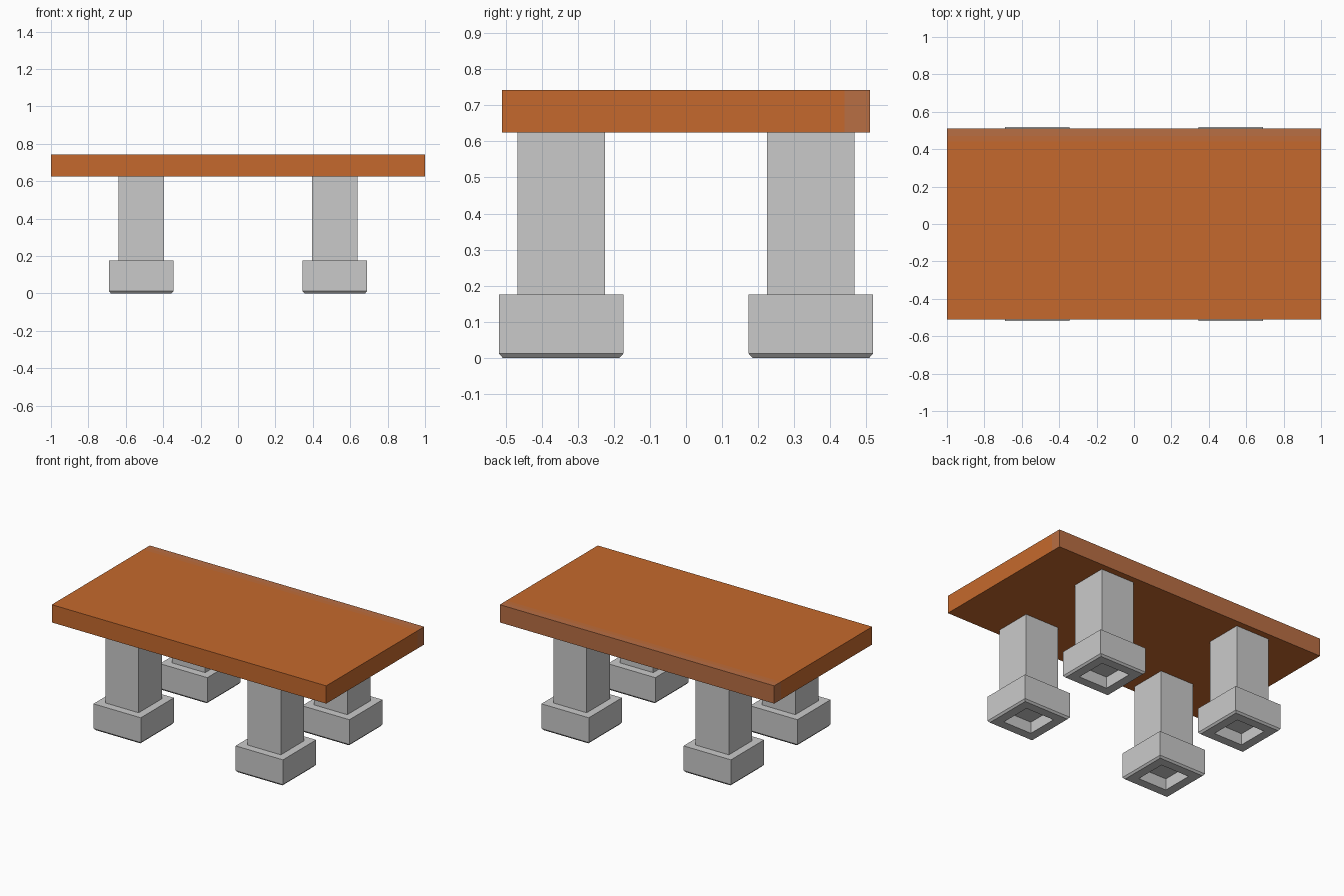
import bpy, bmesh

if "Cube" in bpy.data.objects:
    bpy.data.objects.remove(bpy.data.objects["Cube"])


def material(name, rgb):
    m = bpy.data.materials.new(name)
    m.diffuse_color = (*rgb, 1)
    m.use_nodes = True
    m.node_tree.nodes["Principled BSDF"].inputs["Base Color"].default_value = m.diffuse_color
    return m


orange = material("orange", (0.558, 0.141, 0.026))
faded = material("faded orange", (0.485, 0.156, 0.057))
mid = material("slightly faded orange", (0.52, 0.148, 0.04))
grey = material("light grey", (0.59, 0.59, 0.59))


def finish(bm, name, mats):
    bmesh.ops.recalc_face_normals(bm, faces=bm.faces)
    me = bpy.data.meshes.new(name)
    bm.to_mesh(me)
    bm.free()
    for m in mats:
        me.materials.append(m)
    ob = bpy.data.objects.new(name, me)
    bpy.context.collection.objects.link(ob)
    return ob


# Table top: slab with a faded strip along the back edge
bm = bmesh.new()
bmesh.ops.create_cube(bm, size=1)
for v in bm.verts:
    v.co = (v.co.x * 2, v.co.y * 1.02, v.co.z * 0.117 + 0.6835)
for y in (0.44, 0.47):
    bmesh.ops.bisect_plane(bm, geom=bm.verts[:] + bm.edges[:] + bm.faces[:],
                           plane_co=(0, y, 0), plane_no=(0, 1, 0))
bm.normal_update()
for f in bm.faces:
    y = f.calc_center_median().y
    if y > 0.44 and f.normal.z > -0.5:
        f.material_index = 2 if f.normal.z > 0.5 and y < 0.47 else 1
finish(bm, "table_top", [orange, faded, mid])

# Legs: square profile from the foot recess, around the foot, up the post
PROFILE = [(0.1035, 0.075), (0.1035, 0), (0.162, 0), (0.1725, 0.012),
           (0.1725, 0.175), (0.1215, 0.175), (0.1215, 0.625)]


def leg(name, cx, cy):
    bm = bmesh.new()
    rings = [[bm.verts.new((cx + sx * r, cy + sy * r, z))
              for sx, sy in ((-1, -1), (1, -1), (1, 1), (-1, 1))]
             for r, z in PROFILE]
    for a, b in zip(rings, rings[1:]):
        for i in range(4):
            j = (i + 1) % 4
            bm.faces.new((a[i], a[j], b[j], b[i]))
    bm.faces.new(rings[0])
    bm.faces.new(rings[-1])
    finish(bm, name, [grey])


for sx, side in ((-1, "left"), (1, "right")):
    for sy, end in ((-1, "front"), (1, "back")):
        leg(f"{end}_{side}_leg", sx * 0.518, sy * 0.346)
